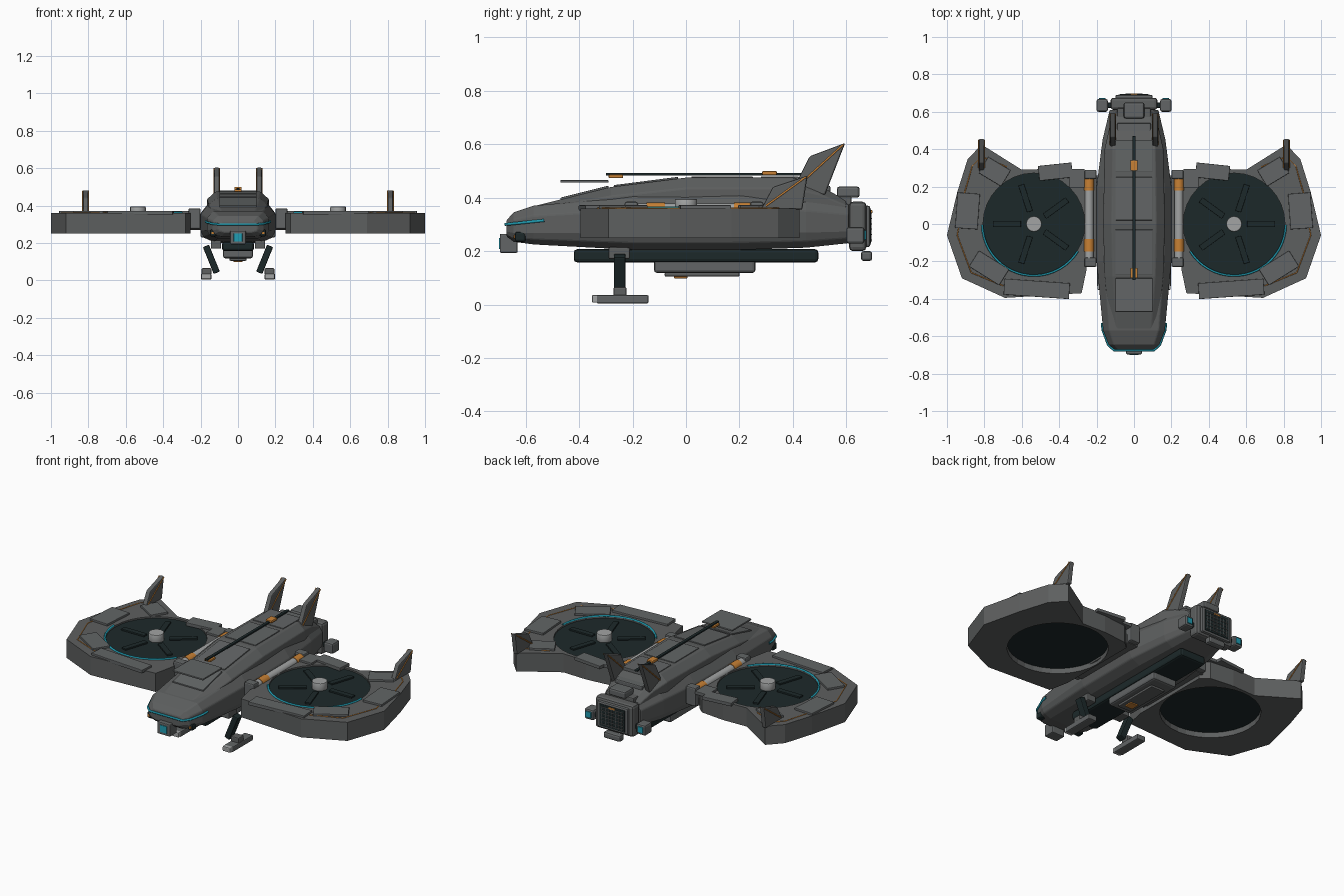
import bpy, bmesh, math
from mathutils import Matrix, Vector

if "Cube" in bpy.data.objects:
    bpy.data.objects.remove(bpy.data.objects["Cube"])


def mat(name, r, g, b):
    m = bpy.data.materials.new(name)
    m.diffuse_color = (r, g, b, 1)
    m.use_nodes = True
    m.node_tree.nodes["Principled BSDF"].inputs["Base Color"].default_value = m.diffuse_color
    return m


GREY = mat("hull grey", 0.11, 0.115, 0.115)
PANEL = mat("panel grey", 0.122, 0.13, 0.132)
DARK = mat("dark teal black", 0.012, 0.022, 0.023)
LIGHT = mat("light metal", 0.36, 0.37, 0.37)
ORANGE = mat("orange", 0.58, 0.22, 0.035)
CYAN = mat("cyan", 0.015, 0.34, 0.45)


def finish(name, bm, m, bevel=0.0):
    bmesh.ops.recalc_face_normals(bm, faces=bm.faces)
    me = bpy.data.meshes.new(name)
    bm.to_mesh(me)
    bm.free()
    ob = bpy.data.objects.new(name, me)
    bpy.context.collection.objects.link(ob)
    me.materials.append(m)
    if bevel:
        b = ob.modifiers.new("bevel", 'BEVEL')
        b.width, b.segments, b.limit_method = bevel, 2, 'ANGLE'
    return ob


def box(name, x, y, z, m, bevel=0.006, rot=0.0, axis='Z'):
    """Box from (min, max) ranges, turned about its own centre."""
    c = Vector([(r[0] + r[1]) / 2 for r in (x, y, z)])
    s = [abs(r[1] - r[0]) for r in (x, y, z)]
    bm = bmesh.new()
    bmesh.ops.create_cube(bm, size=1, matrix=Matrix.Translation(c)
                          @ Matrix.Rotation(rot, 4, axis) @ Matrix.Diagonal((*s, 1)))
    return finish(name, bm, m, min(bevel, min(s) * 0.3))


def cyl(name, loc, r, depth, m, seg=32, axis='Z', bevel=0.0):
    bm = bmesh.new()
    rot = Matrix.Rotation(math.pi / 2, 4, 'X') if axis == 'Y' else Matrix()
    bmesh.ops.create_cone(bm, cap_ends=True, segments=seg, radius1=r, radius2=r,
                          depth=depth, matrix=Matrix.Translation(loc) @ rot)
    ob = finish(name, bm, m, bevel)
    for p in ob.data.polygons:
        p.use_smooth = len(p.vertices) == 4
    return ob


def loft(name, sections, m, bevel=0.0):
    """Skin closed sections given as lists of points."""
    bm = bmesh.new()
    rings = [[bm.verts.new(p) for p in s] for s in sections]
    n = len(rings[0])
    for a, b in zip(rings, rings[1:]):
        for i in range(n):
            bm.faces.new((a[i], a[(i + 1) % n], b[(i + 1) % n], b[i]))
    bm.faces.new(rings[0])
    bm.faces.new(rings[-1])
    return finish(name, bm, m, bevel)


def section(y, half):
    return [(x, y, z) for x, z in half] + [(-x, y, z) for x, z in reversed(half)]


def strip(name, pts, r, m):
    """Thin tube along a path."""
    cu = bpy.data.curves.new(name, 'CURVE')
    cu.dimensions, cu.bevel_depth, cu.bevel_resolution = '3D', r, 1
    sp = cu.splines.new('POLY')
    sp.points.add(len(pts) - 1)
    for p, q in zip(sp.points, pts):
        p.co = (*q, 1)
    ob = bpy.data.objects.new(name, cu)
    bpy.context.collection.objects.link(ob)
    cu.materials.append(m)


def slab_with_hole(name, outer, inner, z0, z1, m):
    bm = bmesh.new()
    edges = []
    for loop in (outer, inner):
        vs = [bm.verts.new((x, y, z0)) for x, y in loop]
        edges += [bm.edges.new((vs[i - 1], vs[i])) for i in range(len(vs))]
    bmesh.ops.triangle_fill(bm, edges=edges, use_beauty=True, use_dissolve=False)
    res = bmesh.ops.extrude_face_region(bm, geom=bm.faces[:])
    up = [g for g in res['geom'] if isinstance(g, bmesh.types.BMVert)]
    bmesh.ops.translate(bm, verts=up, vec=(0, 0, z1 - z0))
    return finish(name, bm, m)


# Fuselage: lower hull and raised roof
hull = []
for y, w, b, t in [(-.672, .105, .255, .315), (-.645, .135, .235, .345), (-.57, .165, .225, .37),
                   (-.2, .2, .205, .405), (.2, .2, .205, .41), (.45, .168, .213, .40), (.61, .13, .23, .375)]:
    h = t - b
    hull.append(section(y, [(w * .65, b), (w * .92, b + h * .12), (w, b + h * .3), (w, t - h * .25), (w * .8, t)]))
loft("hull", hull, GREY, 0.006)
roof = []
for y, w, b, t in [(-.575, .125, .33, .367), (-.28, .157, .35, .44), (0, .165, .37, .475),
                   (.4, .157, .37, .475), (.5, .135, .36, .445), (.6, .115, .34, .39)]:
    roof.append(section(y, [(w, b), (w, b + (t - b) * .62), (w * .72, t)]))
loft("roof", roof, GREY, 0.005)

# Roof panels follow the roof slope
for y0, y1, z0, z1 in [(-.47, -.29, .40, .445), (-.27, -.03, .447, .478), (.02, .25, .48, .48), (.28, .45, .48, .478)]:
    loft("roof_panel", [[(-.1, y, z - .02), (.1, y, z - .02), (.1, y, z), (-.1, y, z)]
                        for y, z in ((y0, z0), (y1, z1))], PANEL, 0.003)
box("forward_roof_plate", (-.1, .1), (-.47, -.29), (.456, .466), PANEL)
box("rear_roof_hatch", (-.09, .09), (.48, .54), (.41, .445), PANEL)
box("roof_spine", (-.009, .009), (-.3, .47), (.483, .493), DARK)
box("spine_clip", (-.02, .02), (.285, .34), (.484, .5), ORANGE)
box("spine_clip", (-.02, .02), (-.29, -.235), (.473, .486), ORANGE)

# Nose light strip and sensor
half = [(.172, -.53, .315), (.167, -.57, .311), (.139, -.645, .303), (.108, -.675, .3)]
strip("nose_light_strip", half + [(-x, y, z) for x, y, z in reversed(half)], .006, CYAN)
box("nose_sensor", (-.042, .042), (-.697, -.63), (.193, .265), PANEL, .006)
box("sensor_lens", (-.023, .023), (-.7, -.694), (.208, .25), CYAN, .001)

# Belly keel and cargo pod
box("keel", (-.085, .085), (-.42, .495), (.158, .207), DARK, .012)
box("cargo_pod", (-.08, .08), (-.12, .26), (.118, .168), PANEL, .012)
box("pod_base", (-.045, .045), (-.08, .2), (.105, .12), GREY)
box("pod_marker", (-.025, .025), (-.045, .005), (.098, .108), ORANGE)

# Rear engine block
box("engine_block", (-.125, .125), (.61, .675), (.2, .385), GREY, .015)
box("engine_frame", (-.1, .1), (.66, .69), (.215, .37), PANEL, .01)
box("engine_grille", (-.082, .082), (.685, .693), (.228, .357), DARK)
for i in range(6):
    z = .24 + i * .02
    box("grille_bar", (-.075, .075), (.69, .696), (z, z + .004), GREY, .001)
for i in range(-3, 4):
    box("grille_post", (i * .022 - .002, i * .022 + .002), (.69, .695), (.235, .345), GREY, .001)
box("grille_marker", (-.02, .02), (.69, .698), (.343, .353), ORANGE)
box("engine_top_box", (-.055, .055), (.565, .65), (.4, .442), PANEL, .01)
box("engine_neck", (-.09, .09), (.55, .62), (.35, .405), GREY)
box("engine_bottom_box", (-.055, .055), (.655, .697), (.163, .2), PANEL, .01)


def fin(name, x, profile):
    loft(name, [[(x + dx, y, z) for y, z in profile] for dx in (-.014, .014)], GREY, 0.006)
    (y0, z0), (y2, z2) = profile[0], profile[2]
    for dx in (-.0145, .0145):
        strip(name + "_stripe", [(x + dx, y0 + .02, z0 + .015), (x + dx, y2 - .006, z2 - .005)], .0035, ORANGE)


C = .535
OUTLINE = [(.255, .24), (.30, .28), (.45, .295), (.60, .29), (.815, .425), (.89, .345), (.945, .17), (1.0, -.06),
           (.92, -.29), (.69, -.395), (.28, -.37), (.255, -.25)]
# Deck plates: centre, size, turn in degrees
PLATES = [((.42, .28), (.18, .08), -6), ((.745, .28), (.14, .10), 31), ((.89, .07), (.12, .19), 4),
          ((.775, -.235), (.19, .10), 32), ((.52, -.347), (.35, .085), 4), ((.305, .245), (.08, .10), 0)]

for s in (1, -1):
    X = lambda a, b: (s * a, s * b)
    # Rotor wing ring
    hole = [(s * (C + .272 * math.cos(a)), .272 * math.sin(a)) for a in
            [i * math.tau / 32 for i in range(32)]]
    slab_with_hole("wing_ring", [(s * x, y) for x, y in OUTLINE], hole, .25, .36, GREY)
    for (x, y), (w, d), r in PLATES:
        box("deck_plate", (s * x - w / 2, s * x + w / 2), (y - d / 2, y + d / 2), (.352, .372),
            PANEL, .003, math.radians(r * s))
    strip("ring_trim", [(s * x, y, .36) for x, y in
                        [(.7, -.33), (.87, -.26), (.945, -.06), (.905, .17), (.865, .31), (.815, .36), (.68, .305)]],
          .0028, ORANGE)
    strip("rotor_light_arc", [(s * (C + .276 * math.cos(a)), .276 * math.sin(a), .362) for a in
                              [math.radians(212 + 7 * i) for i in range(22)]], .006, CYAN)
    # Rotor over a deep dark duct core
    cyl("rotor_disc", (s * C, 0, .316), .273, .07, DARK, 48)
    cyl("rotor_hub", (s * C, 0, .37), .042, .05, LIGHT, 16, bevel=.005)
    for i in range(5):
        a = math.tau * i / 5 + (math.pi if s < 0 else 0)
        x, y = s * C + .145 * math.cos(a), .145 * math.sin(a)
        box("rotor_blade", (x - .075, x + .075), (y - .016, y + .016), (.352, .362), DARK, .002, a)
    # Hinge rail between hull and wing
    box("wing_pylon", X(.15, .27), (-.2, .26), (.27, .325), GREY)
    box("hinge_bed", X(.2, .262), (-.22, .28), (.285, .345), GREY)
    cyl("hinge_rod", (s * .24, .035, .355), .024, .46, LIGHT, 16, 'Y')
    for y in (.213, -.113):
        cyl("hinge_band", (s * .24, y, .355), .027, .068, ORANGE, 16, 'Y')
    for y in (.265, -.205):
        box("hinge_bracket", X(.2, .265), (y - .025, y + .025), (.275, .385), PANEL, .008)
    # Fins
    fin("wing_fin", s * .815, [(.28, .355), (.325, .44), (.455, .483), (.435, .355)])
    fin("tail_fin", s * .113, [(.40, .43), (.463, .555), (.596, .605), (.52, .41)])
    # Landing gear
    box("gear_mount", X(.09, .145), (-.29, -.21), (.17, .215), GREY)
    box("gear_leg", X(.125, .16), (-.27, -.226), (.035, .19), DARK, .005, s * math.radians(22), 'Y')
    box("gear_ankle", X(.142, .195), (-.272, -.222), (.03, .065), GREY)
    box("gear_foot", X(.142, .198), (-.335, -.14), (.004, .036), PANEL, .006)
    box("foot_toe", X(.144, .196), (-.352, -.325), (.007, .036), LIGHT, .005)
    # Nose lights and rear thrusters
    box("nose_lamp", X(.115, .15), (-.64, -.6), (.235, .272), DARK, .008)
    box("lamp_glow", X(.128, .142), (-.645, -.638), (.247, .26), ORANGE)
    box("thruster_arm", X(.1, .16), (.62, .65), (.245, .275), DARK)
    box("side_thruster", X(.14, .2), (.6, .668), (.228, .29), PANEL, .01)
    box("thruster_glow", X(.153, .186), (.666, .674), (.242, .277), CYAN, .002)
